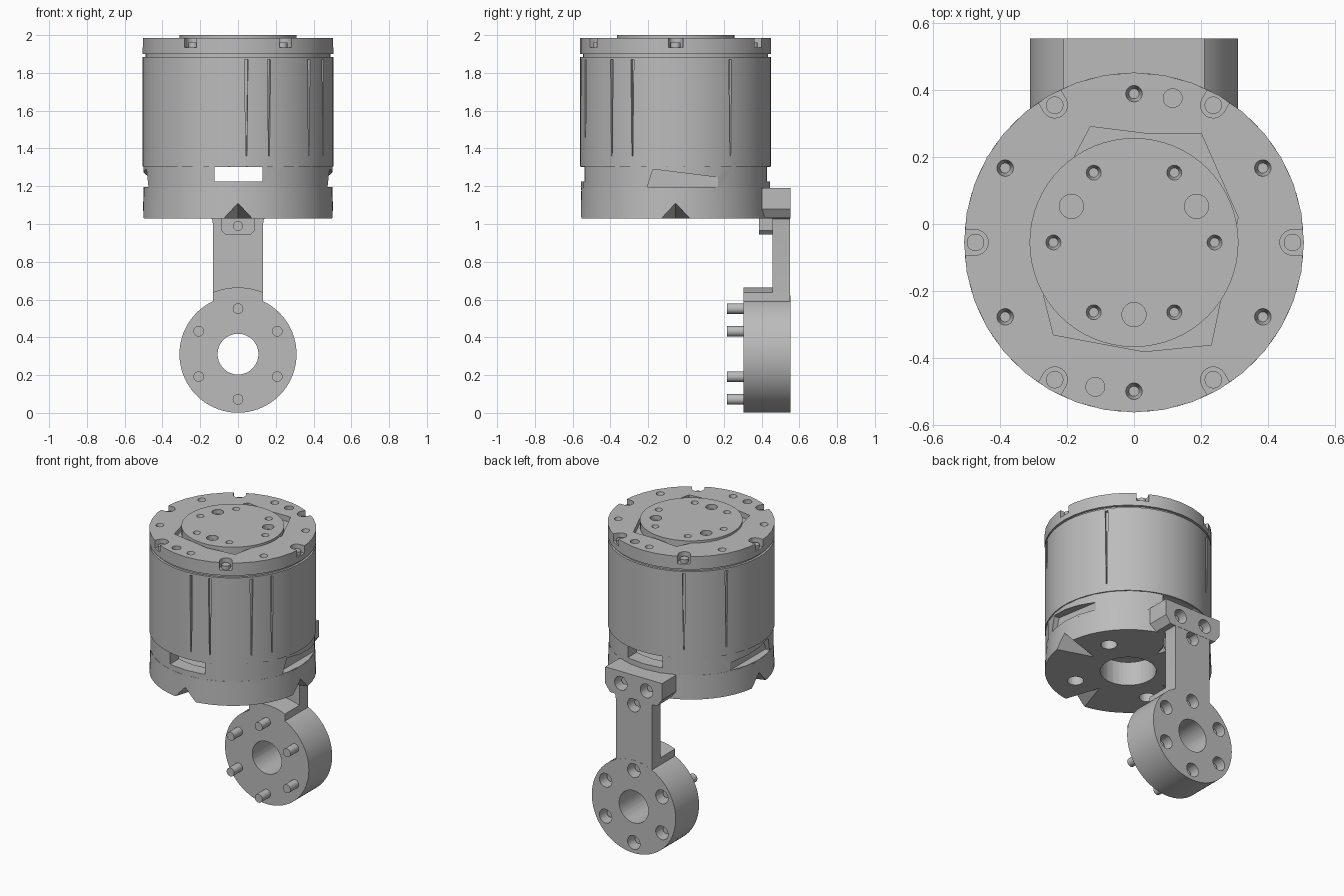
import bpy, bmesh
from math import sin, cos, pi, radians
from mathutils import Vector

if "Cube" in bpy.data.objects:
    bpy.data.objects.remove(bpy.data.objects["Cube"])

GREY = bpy.data.materials.new("machined_grey")
GREY.use_nodes = True
GREY.diffuse_color = (0.5, 0.5, 0.5, 1)
GREY.node_tree.nodes["Principled BSDF"].inputs["Base Color"].default_value = (0.5, 0.5, 0.5, 1)
CY = -0.055                     # motor axis offset in y


def polar(r, deg, z=0.0):
    a = radians(deg)
    return Vector((r * cos(a), CY + r * sin(a), z))


def add_rod(bm, a, b, r1, r2=None, segs=24):
    """Cylinder or cone between two points."""
    a, b = Vector(a), Vector(b)
    new = bmesh.ops.create_cone(bm, cap_ends=True, segments=segs, radius1=r1,
                                radius2=r1 if r2 is None else r2, depth=(b - a).length)
    rot = Vector((0, 0, 1)).rotation_difference(b - a).to_matrix()
    for v in new["verts"]:
        v.co = rot @ v.co + (a + b) / 2


def add_prism(bm, points, push):
    """Flat outline pushed along a vector."""
    face = bm.faces.new([bm.verts.new(p) for p in points])
    ext = bmesh.ops.extrude_face_region(bm, geom=[face])["geom"]
    for v in ext:
        if isinstance(v, bmesh.types.BMVert):
            v.co += Vector(push)
    bmesh.ops.recalc_face_normals(bm, faces=bm.faces)


def finish(name, bm, smooth=True):
    bmesh.ops.recalc_face_normals(bm, faces=bm.faces)
    mesh = bpy.data.meshes.new(name)
    bm.to_mesh(mesh)
    bm.free()
    mesh.materials.append(GREY)
    obj = bpy.data.objects.new(name, mesh)
    bpy.context.collection.objects.link(obj)
    if smooth:
        soften(obj)
    return obj


def soften(obj):
    bpy.ops.object.select_all(action="DESELECT")
    obj.select_set(True)
    bpy.context.view_layer.objects.active = obj
    bpy.ops.object.shade_smooth_by_angle(angle=radians(25))


def cut(obj, bm, smooth=True):
    cutter = finish("cutter", bm, False)
    cutter.hide_render = True
    mod = obj.modifiers.new("cut", "BOOLEAN")
    mod.operation, mod.solver, mod.object = "DIFFERENCE", "EXACT", cutter
    bpy.ops.object.select_all(action="DESELECT")
    obj.select_set(True)
    bpy.context.view_layer.objects.active = obj
    bpy.ops.object.modifier_apply(modifier=mod.name)
    bpy.data.objects.remove(cutter)
    if smooth:
        soften(obj)


def rod(name, a, b, r, segs=64, r2=None):
    bm = bmesh.new()
    add_rod(bm, a, b, r, r2, segs)
    return finish(name, bm)


def axial(name, z0, z1, r, segs=64, r2=None):
    return rod(name, (0, CY, z0), (0, CY, z1), r, segs, r2)


# Main shell with thin tapered slits
shell = axial("motor_shell", 1.305, 1.885, 0.505, 72)
bm = bmesh.new()
for deg in (-85, -71, -42, -27, 35, 120, 150):
    outline = [polar(0.52, deg - 1, 1.87), polar(0.52, deg + 1, 1.87),
               polar(0.52, deg + 0.3, 1.36), polar(0.52, deg - 0.3, 1.36)]
    add_prism(bm, outline, polar(0.485, deg) - polar(0.52, deg))
cut(shell, bm)
axial("cap_neck", 1.88, 1.91, 0.49)

# Top cap: angular pocket, screw notches and holes
cap = axial("top_cap", 1.9, 1.985, 0.506, 36)
bm = bmesh.new()
pocket = [(-0.13, 0.29), (0.03, 0.27), (0.2, 0.27), (0.31, 0.02), (0.23, -0.36),
          (0.03, -0.38), (-0.24, -0.33), (-0.31, -0.05)]
add_prism(bm, [(x, y, 1.95) for x, y in pocket], (0, 0, 0.1))
for k in range(6):
    deg = 60 * k
    centre, out = polar(0.472, deg), polar(1, deg) - polar(0, deg)
    side = Vector((-out.y, out.x, 0))
    arc = [centre + 0.038 * (side * cos(t) - out * sin(t)) for t in [pi * i / 10 for i in range(11)]]
    u_shape = arc + [centre + out * 0.08 - side * 0.038, centre + out * 0.08 + side * 0.038]
    add_prism(bm, [p + Vector((0, 0, 1.935)) for p in u_shape], (0, 0, 0.1))
    add_rod(bm, polar(0.443, deg + 30, 1.945), polar(0.443, deg + 30, 1.995), 0.015, 0.027)
for deg in (75, 255):
    add_rod(bm, polar(0.445, deg, 1.95), polar(0.445, deg, 2.0), 0.028)
cut(cap, bm)
for k in range(6):
    rod("cap_screw", polar(0.472, 60 * k, 1.93), polar(0.472, 60 * k, 1.96), 0.026, 20)

# Output disc with bolt holes
disc = axial("output_disc", 1.94, 2.0, 0.311)
bm = bmesh.new()
for k in range(6):
    add_rod(bm, polar(0.24, 60 * k, 1.97), polar(0.24, 60 * k, 2.01), 0.014, 0.025)
for deg in (30, 150, 270):
    add_rod(bm, polar(0.215, deg, 1.97), polar(0.215, deg, 2.02), 0.036)
cut(disc, bm)

# Vented band: hollow ring with front and back windows and side dents
band = axial("vent_band", 1.18, 1.31, 0.5, 28)
bm = bmesh.new()
add_rod(bm, (0, CY, 1.1), (0, CY, 1.4), 0.41, None, 28)
cut(band, bm, False)
bm = bmesh.new()
add_prism(bm, [(-0.125, -1, 1.225), (0.13, -1, 1.225), (0.13, -1, 1.303), (-0.125, -1, 1.303)], (0, 2, 0))
for s in (-1, 1):
    dent = [(0.52 * s, CY - 0.15, 1.195), (0.52 * s, CY + 0.28, 1.195),
            (0.52 * s, CY + 0.28, 1.24), (0.52 * s, CY - 0.12, 1.29)]
    add_prism(bm, dent, (-0.075 * s, 0, 0))
cut(band, bm, False)

# Base plate: bores and wedge notches at the four quarters
base = axial("base_plate", 1.03, 1.19, 0.505, 64, 0.499)
bm = bmesh.new()
add_rod(bm, (0, CY, 0.9), (0, CY, 1.3), 0.17, None, 48)
for k in range(4):
    add_rod(bm, polar(0.34, 30 + 90 * k, 0.9), polar(0.34, 30 + 90 * k, 1.15), 0.05)
    deg = 90 * k
    rim = [polar(0.53, deg - 10, 1.02), polar(0.53, deg + 10, 1.02), polar(0.53, deg, 1.12)]
    corners = [bm.verts.new(p) for p in rim + [polar(0.24, deg, 1.02)]]
    for tri in ((0, 1, 2), (0, 1, 3), (1, 2, 3), (2, 0, 3)):
        bm.faces.new([corners[i] for i in tri])
cut(base, bm)

# Bracket: head, stem and boss, with counterbored screw holes
bm = bmesh.new()
head = [(-0.21, 1.19), (0.21, 1.19), (0.21, 1.08), (0.175, 1.032), (0.15, 1.03), (-0.15, 1.03),
        (-0.175, 1.032), (-0.21, 1.08)]
add_prism(bm, [(x, 0.403, z) for x, z in head], (0, 0.15, 0))
bracket_head = finish("bracket_head", bm)
bm = bmesh.new()
stem = [(-0.15, 1.04), (0.15, 1.04), (0.137, 1.025), (0.133, 1.0), (0.133, 0.55),
        (-0.133, 0.55), (-0.133, 1.0), (-0.137, 1.025)]
add_prism(bm, [(x, 0.457, z) for x, z in stem], (0, 0.0945, 0))
bracket_stem = finish("bracket_stem", bm)
bm = bmesh.new()
boss = [(-0.088, 1.05), (0.088, 1.05), (0.088, 0.965), (0.068, 0.945), (-0.068, 0.945), (-0.088, 0.965)]
add_prism(bm, [(x, 0.387, z) for x, z in boss], (0, 0.08, 0))
bracket_boss = finish("bracket_boss", bm)
bm = bmesh.new()
for x in (-0.095, 0.095):
    add_rod(bm, (x, 0.46, 1.11), (x, 0.6, 1.11), 0.046)
cut(bracket_head, bm)
for part, y0, y1, r in ((bracket_stem, 0.48, 0.6, 0.046), (bracket_boss, 0.3, 0.43, 0.024)):
    bm = bmesh.new()
    add_rod(bm, (0, y0, 0.99), (0, y1, 0.99), r)
    cut(part, bm)
for x, z in ((-0.095, 1.11), (0.095, 1.11), (0, 0.99)):
    rod("bracket_screw", (x, 0.44, z), (x, 0.51, z), 0.024, 16)

# Lower flange with shoulder, centre bore and six screws
flange = rod("flange", (0, 0.305, 0.311), (0, 0.552, 0.311), 0.31, 72)
bm = bmesh.new()
add_rod(bm, (0, 0, 0.311), (0, 1, 0.311), 0.108, None, 48)
spots = [(0.24 * sin(k * pi / 3), 0.312 + 0.24 * cos(k * pi / 3)) for k in range(6)]
for x, z in spots:
    add_rod(bm, (x, 0.45, z), (x, 0.6, z), 0.046)
cut(flange, bm)
bm = bmesh.new()
arc = [(0.355 * sin(radians(t)), 0.305, 0.309 + 0.355 * cos(radians(t))) for t in range(-22, 23, 4)]
add_prism(bm, arc + [(0.133, 0.305, 0.575), (-0.133, 0.305, 0.575)], (0, 0.16, 0))
shoulder = finish("flange_shoulder", bm)
bm = bmesh.new()
add_rod(bm, (0, 0.2, 0.552), (0, 0.6, 0.552), 0.046)
cut(shoulder, bm)
bm = bmesh.new()
add_rod(bm, (0, 0.45, 0.552), (0, 0.6, 0.552), 0.046)
cut(bracket_stem, bm)
for x, z in spots:
    rod("flange_screw", (x, 0.217, z), (x, 0.5, z), 0.028, 20)
